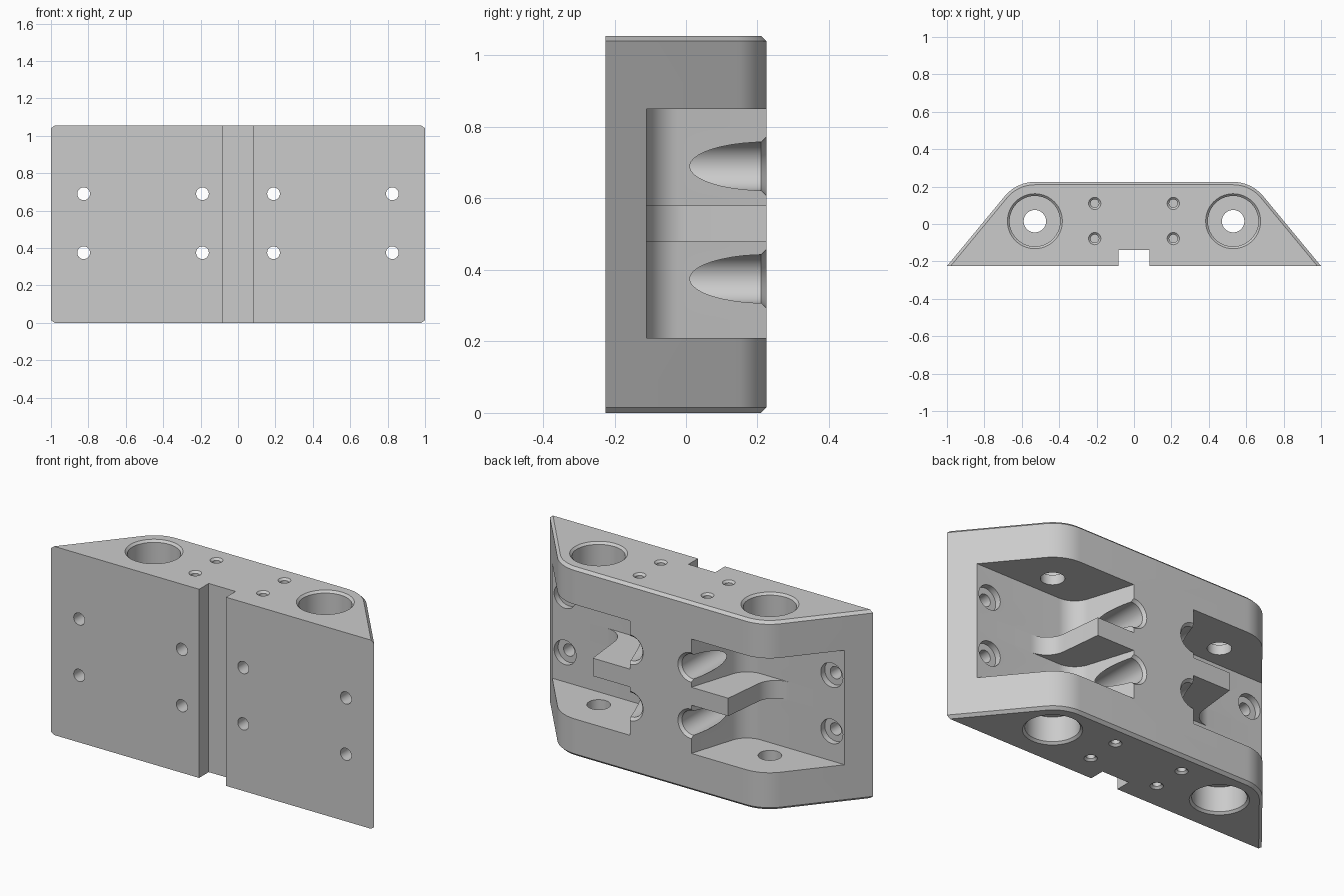
import bpy
import bmesh
import math
from mathutils import Vector

if "Cube" in bpy.data.objects:
    bpy.data.objects.remove(bpy.data.objects["Cube"], do_unlink=True)

HEIGHT = 1.055
FRONT, BACK = -0.225, 0.225
BORE = Vector((0.53, 0.015))
SEAT = -0.11


def fillet(prev, corner, nxt, radius, steps=12):
    """Points of an arc rounding one corner of a profile."""
    p, c, n = Vector(prev), Vector(corner), Vector(nxt)
    a, b = (p - c).normalized(), (n - c).normalized()
    half = a.angle(b) / 2
    centre = c + (a + b).normalized() * radius / math.sin(half)
    start = (c + a * radius / math.tan(half) - centre).normalized()
    end = (c + b * radius / math.tan(half) - centre).normalized()
    return [centre + start.slerp(end, i / steps).normalized() * radius for i in range(steps + 1)]


def new_object(name, bm):
    bmesh.ops.recalc_face_normals(bm, faces=bm.faces)
    mesh = bpy.data.meshes.new(name)
    bm.to_mesh(mesh)
    bm.free()
    obj = bpy.data.objects.new(name, mesh)
    bpy.context.collection.objects.link(obj)
    return obj


def loft(name, rings):
    """Closed solid through rings that have equal point counts."""
    bm = bmesh.new()
    loops = [[bm.verts.new(p) for p in ring] for ring in rings]
    count = len(loops[0])
    for low, high in zip(loops, loops[1:]):
        for i in range(count):
            j = (i + 1) % count
            bm.faces.new((low[i], low[j], high[j], high[i]))
    bm.faces.new(loops[0])
    bm.faces.new(loops[-1])
    return new_object(name, bm)


def prism(name, profile, z0, z1):
    return loft(name, [[(p[0], p[1], z) for p in profile] for z in (z0, z1)])


def bore(start, direction, steps, sides=40):
    """Stepped round cutter given as (depth, radius) pairs."""
    d = Vector(direction)
    u = d.orthogonal().normalized()
    v = d.cross(u)
    turns = [2 * math.pi * i / sides for i in range(sides)]
    return loft("cutter", [[Vector(start) + d * depth + (u * math.cos(t) + v * math.sin(t)) * r
                            for t in turns] for depth, r in steps])


def cut(target, cutter):
    cutter.hide_render = True
    mod = target.modifiers.new("cut", 'BOOLEAN')
    mod.operation = 'DIFFERENCE'
    mod.solver = 'EXACT'
    mod.object = cutter
    bpy.context.view_layer.objects.active = target
    bpy.ops.object.modifier_apply(modifier=mod.name)
    bpy.data.objects.remove(cutter, do_unlink=True)


def body_profile(inset):
    """Trapezoid with rounded back corners, inset on all sides but the front."""
    slope = Vector((-0.372, 0.45)).normalized()
    tip = Vector((1 - inset / slope.y, FRONT))
    corner = tip + slope * (BACK - inset - FRONT) / slope.y
    arc = fillet(tip, corner, (0, BACK - inset), 0.21 - inset)
    right = [tip] + arc
    return right + [Vector((-p.x, p.y)) for p in reversed(right)]


# Body with chamfered top and bottom rims
C = 0.015
body = loft("bracket_body", [[(p.x, p.y, z) for p in body_profile(inset)]
            for z, inset in ((0, C), (C, 0), (HEIGHT - C, 0), (HEIGHT, C))])

# Centre groove on the front
groove = [(-0.083, -0.3), (0.083, -0.3), (0.083, -0.14), (-0.083, -0.14)]
cut(body, prism("cutter", groove, -0.1, HEIGHT + 0.1))


def pocket(side, top_x, bottom_x, z0, z1):
    """Open side pocket with a leaning inner wall and a rounded corner."""
    far = 1.3
    inner = (top_x, 0.4)
    pts = [inner] + fillet(inner, (bottom_x, SEAT), (far, SEAT), 0.12) + [(far, SEAT), (far, 0.4)]
    return prism("cutter", [(side * p[0], p[1]) for p in pts], z0, z1)


for side in (-1, 1):
    # Pockets above and below the web, then the shallower cut that shapes the web
    for z0, z1, top_x, bottom_x in ((0.21, 0.48, 0.135, 0.296),
                                    (0.58, 0.85, 0.135, 0.296),
                                    (0.47, 0.59, 0.40, 0.455)):
        cut(body, pocket(side, top_x, bottom_x, z0, z1))

    # Screw holes from front to back, with seats for the heads
    for z in (0.375, 0.69):
        cut(body, bore((side * 0.19, BACK, z), (0, -1, 0),
                       [(-0.01, 0.092), (C, 0.068), (0.37, 0.068)]))
        cut(body, bore((side * 0.825, SEAT, z), (0, -1, 0), [(-0.01, 0.068), (0.035, 0.068)]))
        for x in (0.19, 0.825):
            cut(body, bore((side * x, -0.06, z), (0, -1, 0), [(0, 0.034), (0.3, 0.034)]))

    # Vertical counterbores and small blind holes at both ends
    for z, down in ((HEIGHT, -1), (0, 1)):
        axis = (0, 0, down)
        cut(body, bore((side * BORE.x, BORE.y, z), axis,
                       [(-0.01, 0.157), (0.012, 0.135), (0.15, 0.135)], 56))
        cut(body, bore((side * BORE.x, BORE.y, z + 0.14 * down), axis,
                       [(0, 0.06), (0.12, 0.06)]))
        for y in (0.11, -0.078):
            cut(body, bore((side * 0.21, y, z), axis,
                           [(-0.01, 0.043), (0.011, 0.022), (0.15, 0.022)], 24))

# Plain grey finish
grey = bpy.data.materials.new("plain_grey")
grey.use_nodes = True
colour = (0.6, 0.6, 0.6, 1)
grey.diffuse_color = colour
grey.node_tree.nodes["Principled BSDF"].inputs["Base Color"].default_value = colour
body.data.materials.clear()
body.data.materials.append(grey)
for poly in body.data.polygons:
    poly.material_index = 0

bpy.ops.object.select_all(action='DESELECT')
body.select_set(True)
bpy.context.view_layer.objects.active = body
bpy.ops.object.shade_smooth_by_angle(angle=math.radians(25))
